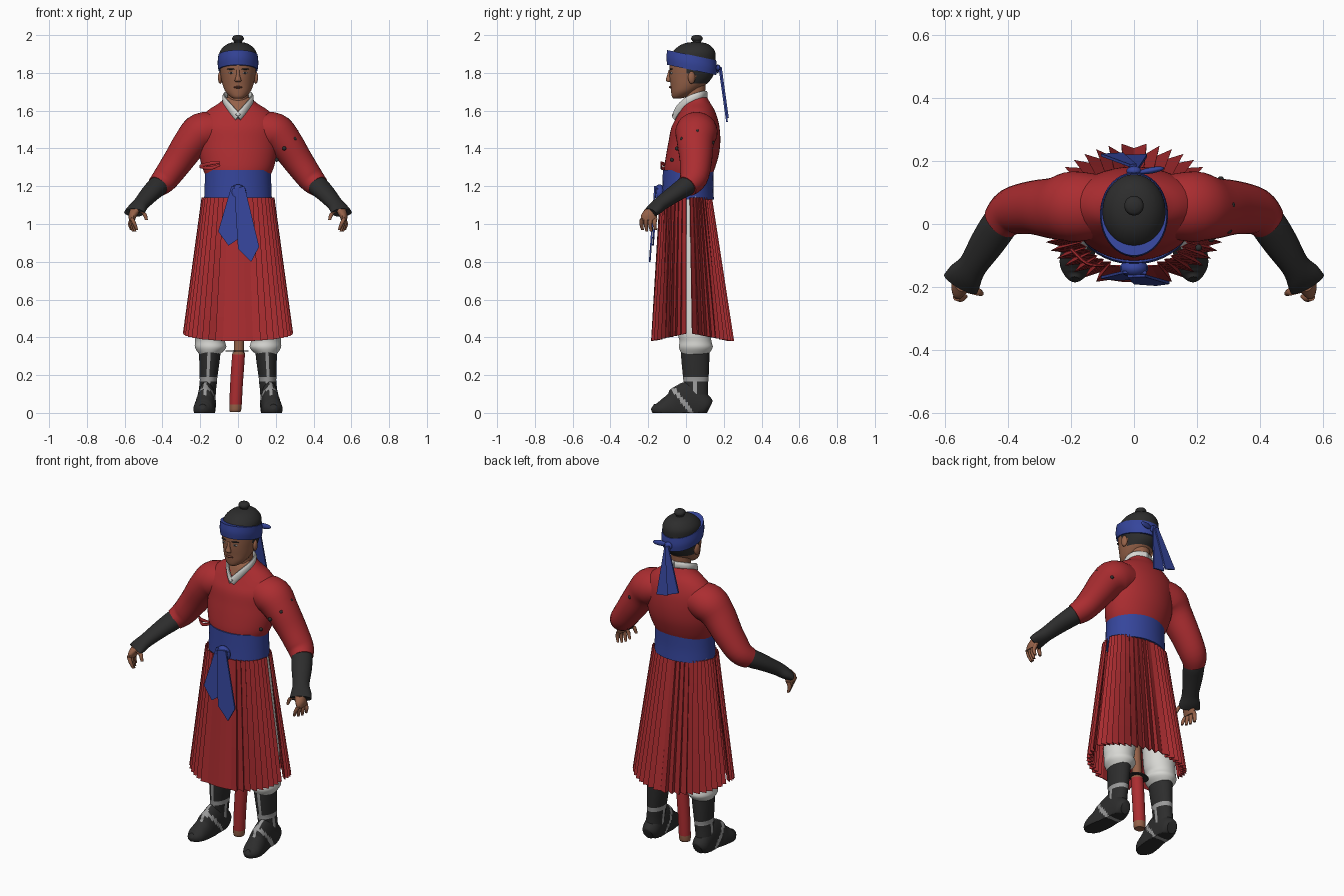
import bpy, bmesh, math
from mathutils import Vector, Matrix

default = bpy.data.objects.get("Cube")
if default:
    bpy.data.objects.remove(default, do_unlink=True)


def material(name, r, g, b):
    m = bpy.data.materials.new(name)
    m.use_nodes = True
    m.diffuse_color = (r, g, b, 1)
    m.node_tree.nodes["Principled BSDF"].inputs["Base Color"].default_value = (r, g, b, 1)
    return m


red = material("red_cloth", .41, .026, .03)
blue = material("blue_cloth", .036, .06, .33)
dark = material("charcoal", .026, .026, .026)
white = material("white_cloth", .68, .68, .65)
skin = material("skin", .30, .12, .065)
grey = material("grey_strap", .32, .32, .32)
lip = material("lip_brown", .17, .055, .035)


def finish(name, bm, mats, rule=None, mirror=False, angle=40):
    """Turn a bmesh into an object; the rule picks a material slot per face centre."""
    bmesh.ops.recalc_face_normals(bm, faces=bm.faces)
    if rule:
        for f in bm.faces:
            f.material_index = int(rule(f.calc_center_median()))
    mesh = bpy.data.meshes.new(name)
    bm.to_mesh(mesh)
    bm.free()
    for m in mats:
        mesh.materials.append(m)
    if angle:
        mesh.shade_smooth()
        mesh.set_sharp_from_angle(angle=math.radians(angle))
    ob = bpy.data.objects.new(name, mesh)
    bpy.context.collection.objects.link(ob)
    if mirror:
        mod = ob.modifiers.new("mirror", 'MIRROR')
        mod.use_mirror_merge = False
    return ob


def spline(rings, sub):
    """Catmull-Rom interpolation through the ring values."""
    rows = [Vector(r) for r in rings]
    out = []
    for i in range(len(rows) - 1):
        p, q, r, s = rows[max(i - 1, 0)], rows[i], rows[i + 1], rows[min(i + 2, len(rows) - 1)]
        for k in range(sub):
            t = k / sub
            out.append(.5 * (2 * q + (r - p) * t + (2 * p - 5 * q + 4 * r - s) * t * t
                             + (3 * q - p - 3 * r + s) * t ** 3))
    return out + [rows[-1]]


def loft(name, rings, mats, rule=None, n=28, sub=4, along=False, shear=0,
         floor=None, mirror=False):
    """Skin ellipses (x, y, z, half width, half depth); along turns them to the path."""
    rows = spline(rings, sub)
    bm = bmesh.new()
    loops = []
    for i, r in enumerate(rows):
        centre = Vector(r[:3])
        u, v = Vector((1, 0, 0)), Vector((0, 1, 0))
        if along:
            t = Vector(rows[min(i + 1, len(rows) - 1)][:3]) - Vector(rows[max(i - 1, 0)][:3])
            u = t.cross(Vector((0, 0, 1))).normalized()
            v = u.cross(t).normalized()
        loop = []
        for k in range(n):
            w = math.tau * (k + .5) / n
            p = centre + u * r[3] * math.cos(w) + v * r[4] * math.sin(w)
            p.z -= shear * p.y
            if floor is not None:
                p.z = max(p.z, floor)
            loop.append(bm.verts.new(p))
        loops.append(loop)
    for a, b in zip(loops, loops[1:]):
        for k in range(n):
            bm.faces.new((a[k], a[k - 1], b[k - 1], b[k]))
    bm.faces.new(loops[0])
    bm.faces.new(loops[-1])
    return finish(name, bm, mats, rule, mirror)


def blob(name, loc, size, mat, mirror=False, tilt=0):
    bm = bmesh.new()
    mx = (Matrix.Translation(loc) @ Matrix.Rotation(math.radians(tilt), 4, 'Z')
          @ Matrix.Diagonal((*size, 1)))
    bmesh.ops.create_uvsphere(bm, u_segments=14, v_segments=8, radius=1, matrix=mx)
    return finish(name, bm, [mat], mirror=mirror, angle=80)


def plate(name, outline, depth, mat):
    """Thin cloth strip from an x-z outline; depth gives y for a height."""
    bm = bmesh.new()
    f = bm.faces.new([bm.verts.new((x, depth(z), z)) for x, z in outline])
    new = bmesh.ops.extrude_face_region(bm, geom=[f])["geom"]
    bmesh.ops.translate(bm, vec=(0, .009, 0), verts=[g for g in new if isinstance(g, bmesh.types.BMVert)])
    return finish(name, bm, [mat], angle=0)


def skirt_panel(name, side, start, slant, depth, flare, flat, pleats=22, rows=6):
    """Half skirt with sawtooth pleats that deepen toward the hem."""
    bm = bmesh.new()
    grid = []
    for j in range(rows + 1):
        t = j / rows
        line = []
        for i in range(pleats):
            for frac, out in ((.03, 1), (.97, -1)):
                w = math.pi * (i + frac) / pleats
                fold = 0 if abs(math.cos(w)) < flat else out * (.005 + .011 * t)
                # pleats run the other way on the second half
                if math.cos(w) < 0:
                    fold = -fold
                line.append(bm.verts.new((
                    (.188 + .088 * t + fold) * math.cos(w),
                    start + slant * t + side * (depth + flare * t + fold) * math.sin(w),
                    1.14 - t * (.72 + .04 * math.sin(w)))))
        grid.append(line)
    for a, b in zip(grid, grid[1:]):
        for k in range(len(a) - 1):
            bm.faces.new((a[k], a[k + 1], b[k + 1], b[k]))
    ob = finish(name, bm, [red], angle=0)
    ob.modifiers.new("cloth", 'SOLIDIFY').thickness = .005


# Jacket with an open neck, and sleeves
loft("jacket", [(0, .01, 1.25, .168, .125), (0, .02, 1.3, .19, .135), (0, .035, 1.37, .205, .14),
                (0, .045, 1.44, .21, .137), (0, .05, 1.51, .215, .128), (0, .057, 1.56, .2, .11),
                (0, .06, 1.605, .155, .09), (0, .057, 1.64, .1, .072), (0, .06, 1.67, .07, .052)],
     [red, skin], lambda c: c.y < .04 and c.z > 1.57 + abs(c.x) * 1.2, n=48)
loft("sleeve", [(.1, .055, 1.5, .1, .09), (.19, .055, 1.485, .112, .105), (.25, .05, 1.43, .098, .092),
                (.32, .052, 1.33, .085, .08), (.385, .04, 1.24, .075, .07), (.425, .005, 1.2, .06, .058)],
     [red], along=True, mirror=True)
for i, p in enumerate([(.3, -.02, 1.45), (.245, -.047, 1.4), (.205, -.075, 1.34),
                       (.31, .06, 1.49), (.275, .14, 1.43), (.3, .125, 1.38)]):
    blob(f"sleeve_stud_{i}", p, (.011, .011, .011), dark)

# White collar crossing in a V
half = [(.04, -.037, 1.613), (.073, .015, 1.657), (.062, .075, 1.68)]
path = ([(0, -.064, 1.565)] + half + [(0, .107, 1.685)])
loft("collar", [(*p, .009, .021) for p in path], [white], n=12, along=True, mirror=True)

# Jacket tie
for i, drop in enumerate((0, .025)):
    loft(f"jacket_tie_{i}", [(-.2, -.08, 1.305, .006, .009), (-.15, -.125, 1.32 - drop, .006, .01),
                             (-.095, -.132, 1.325 - drop / 2, .004, .006)], [red], n=8, along=True)

# Bracers and hands
loft("bracer", [(.405, .025, 1.225, .05, .045), (.425, 0, 1.2, .058, .052), (.465, -.06, 1.16, .055, .045),
                (.51, -.13, 1.11, .046, .038), (.535, -.165, 1.08, .056, .034), (.55, -.19, 1.06, .06, .026)],
     [dark], along=True, mirror=True)
loft("palm", [(.54, -.185, 1.08, .03, .03), (.555, -.195, 1.05, .024, .042), (.562, -.197, 1.02, .016, .042)],
     [skin], n=16, mirror=True)
for i in range(4):
    y = -.163 - .023 * i
    tip = .968 - .008 * (i in (1, 2))
    loft(f"finger_{i}", [(.562, y, 1.03, .012, .012), (.572 - .008 * i, y - .004, 1., .011, .011),
                         (.565 - .01 * i, y + .002, tip, .007, .007)], [skin], n=10, sub=3, mirror=True)
loft("thumb", [(.54, -.2, 1.065, .016, .016), (.5, -.213, 1.058, .013, .013), (.484, -.22, 1.02, .008, .008)],
     [skin], n=10, mirror=True)

# Sash, its knot and hanging tails
loft("sash", [(0, .01, 1.13, .18, .138), (0, .01, 1.2, .177, .135), (0, .012, 1.285, .175, .135)],
     [blue], n=40)
blob("sash_knot", (0, -.14, 1.165), (.045, .03, .045), blue)


def sash_depth(z):
    return -.158 - .07 * (1.19 - z)


plate("sash_tail_short", [(-.035, 1.2), (-.105, .96), (-.05, .885), (.015, .93), (.04, 1.19)], sash_depth, blue)
plate("sash_tail_long", [(-.02, 1.19), (0, .87), (.07, .8), (.112, .88), (.035, 1.2)],
      lambda z: sash_depth(z) - .011, blue)

# Split pleated skirt
skirt_panel("skirt_front", -1, 0, 0, .14, .045, .38)
skirt_panel("skirt_back", 1, .022, .012, .112, .095, .12)

# Trousers gathered at the boots
loft("trouser_leg", [(.15, .048, .31, .055, .07), (.145, .052, .345, .083, .09), (.148, .05, .38, .08, .085),
                     (.143, .045, .43, .087, .088), (.13, .045, .6, .09, .09), (.1, .035, .9, .095, .09),
                     (.085, .025, 1.15, .09, .08)], [white], mirror=True)


# Boots with strap bands
def shaft_strap(c):
    w = math.degrees(math.atan2(c.y - .05, (c.x - .157) * 1.3))
    front = abs(w + 90) < 9
    sides = min(abs(w), 180 - abs(w)) < 9 and c.z < .18
    return front or sides or .165 < c.z < .19


def foot_strap(c):
    across = abs((c.y + .07) * .79 + (c.z - .13) * .61) < .01
    centre = abs(c.x - .172) < .009 and -.1 < c.y < 0 and c.z > .07
    return across or centre


loft("boot_shaft", [(.166, .055, .05, .047, .066), (.163, .053, .11, .046, .064), (.157, .052, .165, .046, .066),
                    (.156, .052, .19, .047, .068), (.152, .05, .26, .053, .073), (.148, .048, .335, .058, .077)],
     [dark, grey], shaft_strap, n=40, mirror=True)
loft("boot_foot", [(.165, .125, .03, .03, .035), (.166, .1, .04, .047, .06), (.167, .03, .05, .05, .115),
                   (.17, -.03, .04, .05, .105), (.176, -.075, .025, .054, .082), (.184, -.13, .02, .052, .052),
                   (.187, -.16, .025, .036, .033), (.188, -.176, .035, .015, .015)],
     [dark, grey], foot_strap, n=40, sub=6, along=True, floor=0, mirror=True)

# Sheathed sword between the legs
loft("sword", [(-.016, .03, .008, .022, .022), (-.014, .03, .02, .032, .032), (-.008, .03, .15, .034, .034),
               (.003, .03, .31, .034, .034), (.004, .03, .33, .027, .027), (.012, .03, .55, .026, .026)],
     [red, skin], lambda c: c.z < .04 or c.z > .31, n=20)
loft("sword_guard", [(-.005, .03, .324, .062, .045), (-.005, .03, .331, .062, .045)], [dark], sub=1)


# Head, with hair above the band line and behind the ears
def is_hair(c):
    crown = c.z > 1.86 - .21 * c.y
    return crown or (c.y > .045 and c.z > 1.74) or (abs(c.x) > .07 and c.y > .0 and c.z > 1.8)


loft("neck", [(0, .05, 1.57, .07, .06), (0, .048, 1.66, .056, .053), (0, .045, 1.75, .056, .06)], [skin])
loft("head", [(0, -.048, 1.664, .022, .018), (0, -.033, 1.675, .042, .042), (0, -.012, 1.7, .066, .067),
              (0, .01, 1.735, .081, .092), (0, .026, 1.775, .09, .113), (0, .032, 1.82, .097, .12),
              (0, .035, 1.87, .1, .122), (0, .042, 1.91, .097, .113), (0, .047, 1.94, .075, .088),
              (0, .05, 1.957, .045, .055), (0, .05, 1.964, .01, .01)],
     [skin, dark], is_hair, n=40)
loft("topknot", [(0, .058, 1.95, .026, .026), (0, .058, 1.965, .022, .022), (0, .058, 1.978, .031, .031),
                 (0, .058, 1.993, .027, .027), (0, .058, 2, .012, .012)], [dark], n=20)

# Face
loft("nose", [(0, -.09, 1.753, .015, .008), (0, -.093, 1.762, .018, .014), (0, -.09, 1.785, .01, .011),
              (0, -.084, 1.815, .008, .008)], [skin], n=12)
blob("eye", (.036, -.077, 1.8), (.014, .006, .005), white, True, 15)
blob("iris", (.036, -.081, 1.8), (.006, .005, .005), dark, True)
blob("eyebrow", (.038, -.08, 1.82), (.021, .006, .004), dark, True, 17)
blob("mouth", (0, -.082, 1.724), (.025, .009, .006), lip)
blob("ear", (.094, .03, 1.775), (.012, .02, .033), skin, True, 15)

# Headband with knotted tails
loft("headband", [(0, .03, 1.822, .104, .13), (0, .03, 1.86, .108, .134), (0, .03, 1.9, .104, .13)],
     [blue], n=40, shear=.21)
blob("headband_knot", (0, .168, 1.822), (.024, .016, .022), blue)
blob("headband_loop", (.055, .17, 1.826), (.042, .01, .016), blue, tilt=10)


def tail_depth(z):
    return .172 + .14 * (1.83 - z)


plate("headband_tail_outer", [(-.012, 1.83), (-.105, 1.585), (-.035, 1.56), (.008, 1.82)],
      lambda z: tail_depth(z) + .008, blue)
plate("headband_tail_inner", [(-.015, 1.83), (-.03, 1.55), (.042, 1.54), (.015, 1.83)], tail_depth, blue)
